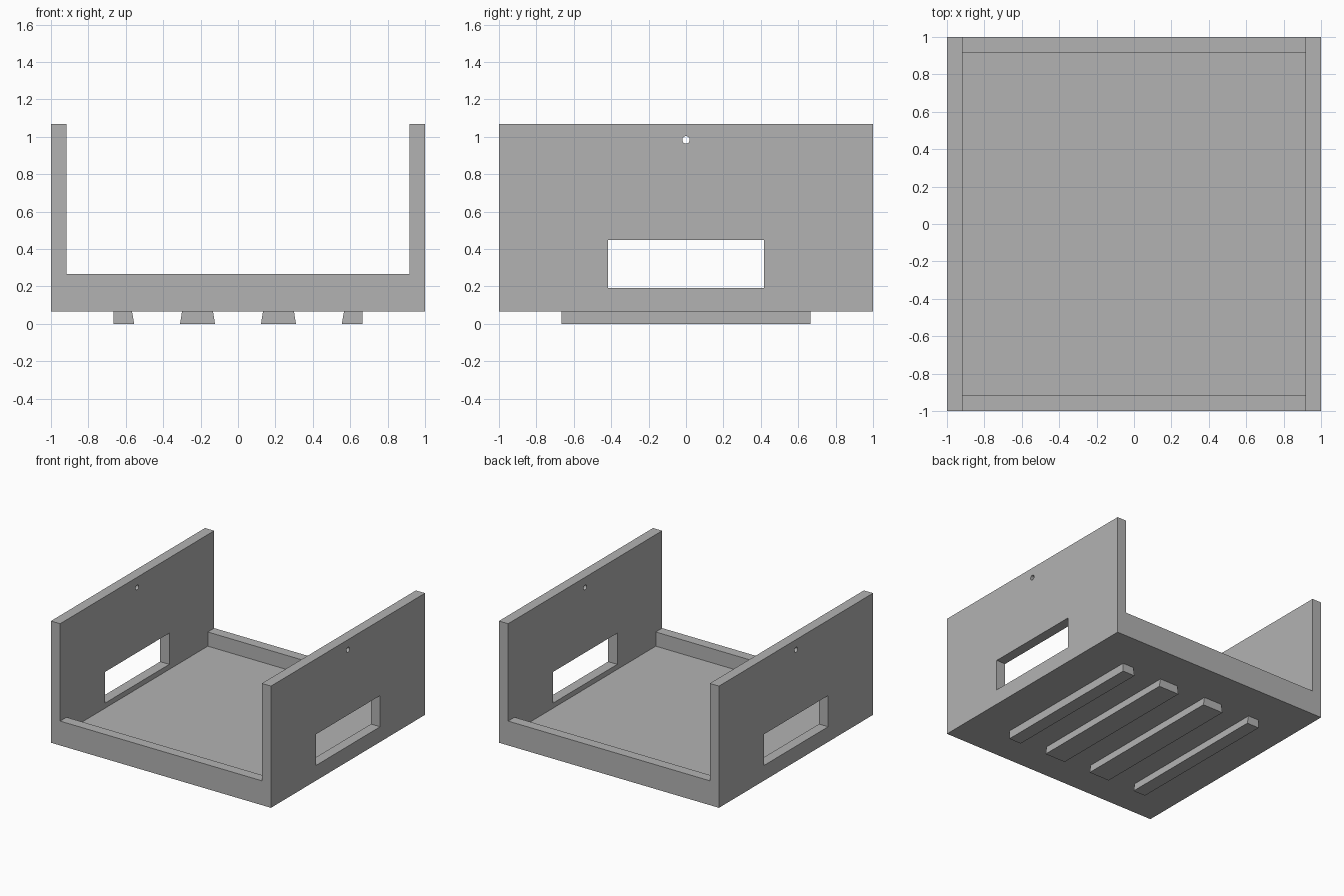
import bpy
import bmesh
import math

if "Cube" in bpy.data.objects:
    bpy.data.objects.remove(bpy.data.objects["Cube"], do_unlink=True)

T = 1 / 12          # wall, lip and floor thickness
INNER = 1 - T       # inner half width
BASE = 0.067        # underside of the tray
TOP = BASE + 1

grey = bpy.data.materials.new("plain_grey")
grey.use_nodes = True
colour = (0.45, 0.45, 0.45, 1)
grey.diffuse_color = colour
grey.node_tree.nodes["Principled BSDF"].inputs["Base Color"].default_value = colour


def prism(name, profile, y0, y1):
    """Extrude an (x, z) outline along y."""
    bm = bmesh.new()
    face = bm.faces.new([bm.verts.new((x, y0, z)) for x, z in profile])
    grown = bmesh.ops.extrude_face_region(bm, geom=[face])["geom"]
    moved = [v for v in grown if isinstance(v, bmesh.types.BMVert)]
    bmesh.ops.translate(bm, verts=moved, vec=(0, y1 - y0, 0))
    bmesh.ops.recalc_face_normals(bm, faces=bm.faces)
    mesh = bpy.data.meshes.new(name)
    bm.to_mesh(mesh)
    bm.free()
    mesh.materials.append(grey)
    ob = bpy.data.objects.new(name, mesh)
    bpy.context.collection.objects.link(ob)
    return ob


def block(name, hx, hy, z0, z1):
    return prism(name, [(-hx, z0), (hx, z0), (hx, z1), (-hx, z1)], -hy, hy)


def cut(target, cutter):
    cutter.hide_render = True
    mod = target.modifiers.new(cutter.name, "BOOLEAN")
    mod.operation = "DIFFERENCE"
    mod.solver = "EXACT"
    mod.object = cutter
    bpy.context.view_layer.objects.active = target
    bpy.ops.object.modifier_apply(modifier=mod.name)
    bpy.data.objects.remove(cutter, do_unlink=True)


# Tray: two tall side walls, low front and back lips, sunken floor
tray = block("tray", 1, 1, BASE, TOP)
cut(tray, block("channel_cutter", INNER, 1.5, BASE + 0.2, 2))
cut(tray, block("pocket_cutter", INNER, INNER, BASE + T, 1.5))

# Window and small round hole through both side walls
cut(tray, block("window_cutter", 1.5, 0.417, 0.192, 0.448))
bpy.ops.mesh.primitive_cylinder_add(vertices=24, radius=0.02, depth=3,
                                    location=(0, 0, TOP - T),
                                    rotation=(0, math.pi / 2, 0))
hole = bpy.context.object
hole.name = "hole_cutter"
hole.data.materials.append(grey)
cut(tray, hole)

# Dovetail runners under the tray, wider at the bottom
RUN = 2 / 3
for side, s in (("left", 1), ("right", -1)):
    inner = [(0.123, 0), (0.31, 0), (0.299, BASE), (0.134, BASE)]
    outer = [(0.555, 0), (RUN, 0), (RUN, BASE), (0.567, BASE)]
    for kind, outline in (("inner", inner), ("outer", outer)):
        prism(f"{side}_{kind}_runner", [(s * x, z) for x, z in outline], -RUN, RUN)
